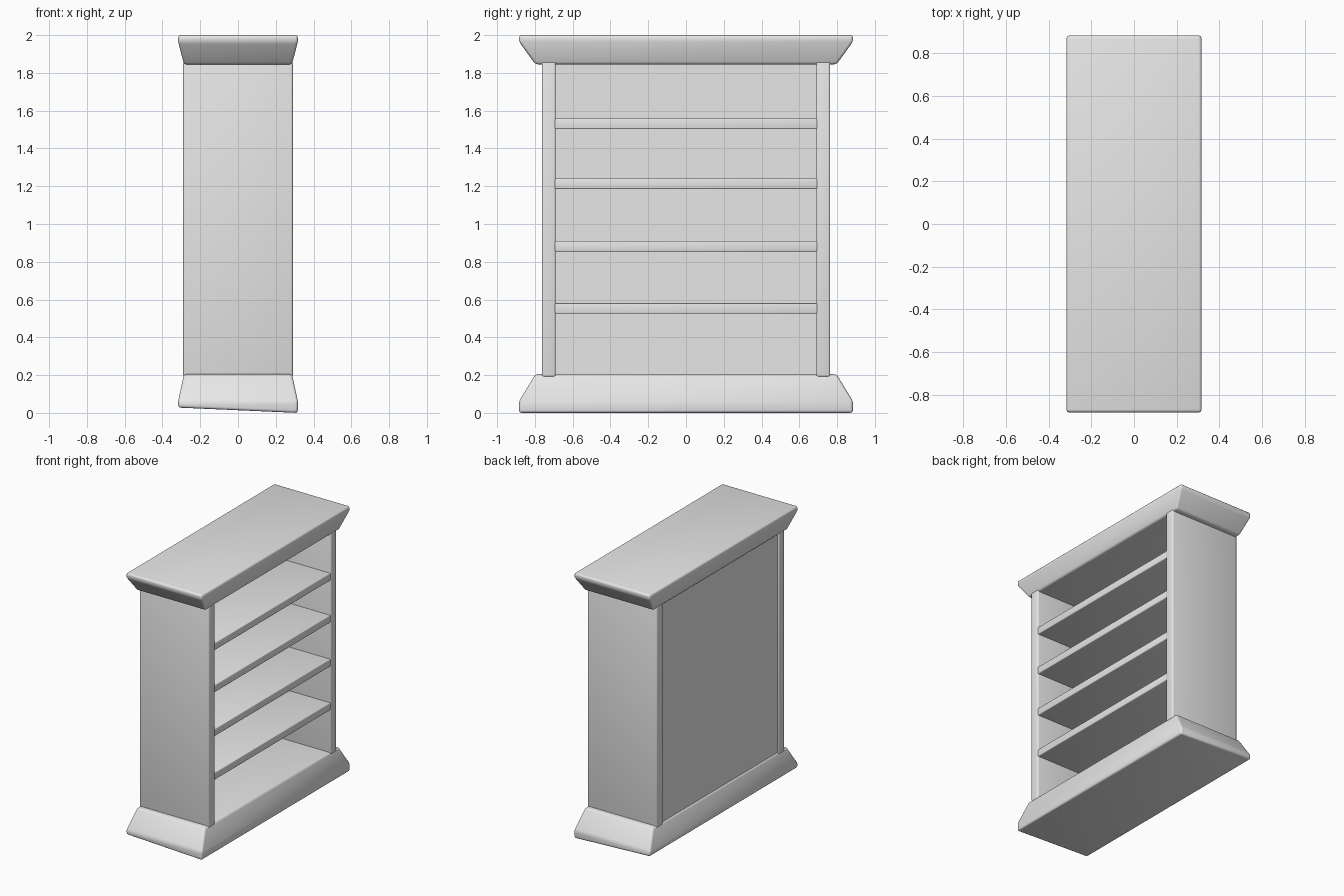
import bpy
import bmesh

default_cube = bpy.data.objects.get("Cube")
if default_cube:
    bpy.data.objects.remove(default_cube, do_unlink=True)

# One plain grey for the whole piece
GREY = (0.8, 0.8, 0.8, 1.0)
grey = bpy.data.materials.new("plain_grey")
grey.use_nodes = True
grey.diffuse_color = GREY
grey.node_tree.nodes["Principled BSDF"].inputs["Base Color"].default_value = GREY


def finish(name, bm, bevel):
    bmesh.ops.recalc_face_normals(bm, faces=bm.faces)
    mesh = bpy.data.meshes.new(name)
    bm.to_mesh(mesh)
    bm.free()
    mesh.materials.append(grey)
    obj = bpy.data.objects.new(name, mesh)
    bpy.context.collection.objects.link(obj)
    if bevel:
        for poly in mesh.polygons:
            poly.use_smooth = True
        mod = obj.modifiers.new("soft_edges", "BEVEL")
        mod.width = bevel
        mod.segments = 3
        mod.limit_method = "ANGLE"
        mod.angle_limit = 0.4
    return obj


def loft(name, rings, bevel, tilt=0.0):
    """Stack rectangles (half x, half y, z); tilt lifts the lowest one at the back."""
    bm = bmesh.new()
    loops = []
    for i, (hx, hy, z) in enumerate(rings):
        lift = tilt if i == 0 else 0.0
        loops.append([bm.verts.new((sx * hx, sy * hy, z + (lift if sx < 0 else 0)))
                      for sx, sy in ((-1, -1), (1, -1), (1, 1), (-1, 1))])
    bm.faces.new(loops[0])
    bm.faces.new(loops[-1])
    for low, high in zip(loops, loops[1:]):
        for k in range(4):
            n = (k + 1) % 4
            bm.faces.new((low[k], low[n], high[n], high[k]))
    return finish(name, bm, bevel)


def box(name, xs, ys, zs, bevel=0.0):
    bm = bmesh.new()
    bmesh.ops.create_cube(bm, size=1)
    for v in bm.verts:
        v.co = [(a + b) / 2 + c * (b - a) for c, (a, b) in zip(v.co, (xs, ys, zs))]
    return finish(name, bm, bevel)


# Flared plinth with a slightly sloping underside, and the matching cornice
loft("plinth", [(0.317, 0.884, 0.0), (0.317, 0.884, 0.062), (0.286, 0.797, 0.205)],
     0.014, tilt=0.028)
loft("cornice", [(0.286, 0.797, 1.845), (0.317, 0.884, 1.965), (0.317, 0.884, 2.0)], 0.014)

# Side panels
for side, name in ((-1, "right_side_panel"), (1, "left_side_panel")):
    box(name, (-0.29, 0.29), sorted((side * 0.69, side * 0.763)), (0.19, 1.86), 0.01)

# Recessed back panel
box("back_panel", (-0.278, -0.255), (-0.7, 0.7), (0.19, 1.86))

# Shelves
for i, z in enumerate((0.553, 0.882, 1.213, 1.53)):
    box(f"shelf_{i + 1}", (-0.265, 0.287), (-0.695, 0.695), (z - 0.028, z + 0.028), 0.006)
